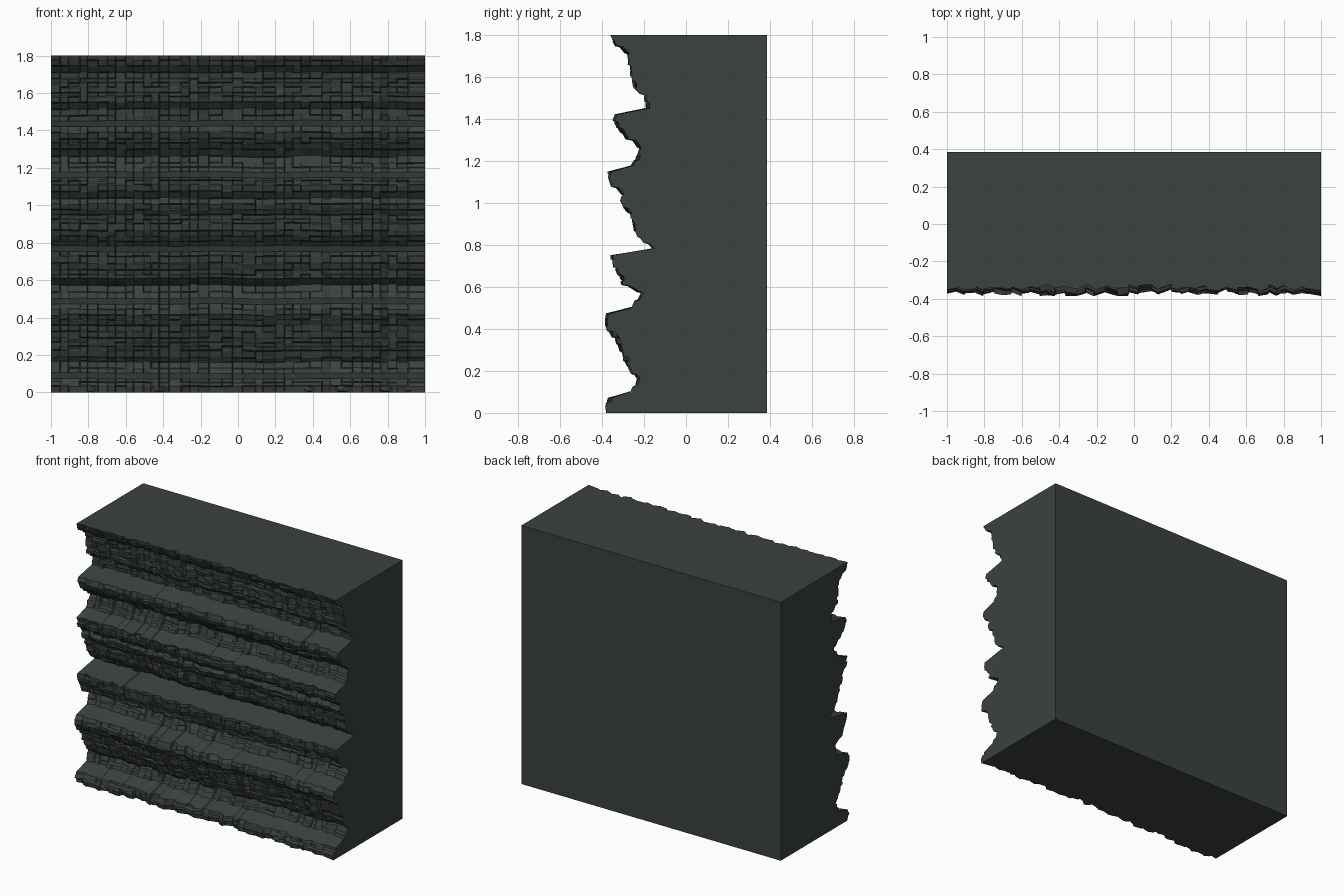
import bpy, bmesh, math, random
from mathutils import Vector, noise

if "Cube" in bpy.data.objects:
    bpy.data.objects.remove(bpy.data.objects["Cube"])

random.seed(7)
HEIGHT, BACK = 1.8, 0.385

stone = bpy.data.materials.new("dark slate")
stone.diffuse_color = (0.043, 0.054, 0.051, 1)
stone.use_nodes = True
stone.node_tree.nodes["Principled BSDF"].inputs["Base Color"].default_value = stone.diffuse_color

# Cliff strata: each run climbs from a recess to an overhanging lip as (z, y);
# the gaps between runs become the smooth sloping ledges
RUNS = [
    [(0, -.35), (.03, -.365), (.075, -.345)],
    [(.10, -.24), (.17, -.205), (.19, -.24), (.25, -.27), (.38, -.325), (.40, -.365), (.46, -.37), (.475, -.35)],
    [(.50, -.24), (.575, -.19), (.60, -.28), (.66, -.30), (.70, -.33), (.755, -.335)],
    [(.78, -.13), (.80, -.16), (.85, -.22), (.95, -.245), (1.0, -.30), (1.05, -.265), (1.08, -.34), (1.15, -.345)],
    [(1.175, -.24), (1.275, -.19), (1.30, -.25), (1.34, -.295), (1.41, -.335), (1.425, -.31)],
    [(1.45, -.17), (1.52, -.18), (1.55, -.23), (1.63, -.245), (1.72, -.26), (1.75, -.32), (1.8, -.345)],
]


def sample(run, z):
    for (z0, y0), (z1, y1) in zip(run, run[1:]):
        if z <= z1:
            return y0 + (y1 - y0) * (z - z0) / (z1 - z0)
    return run[-1][1]


# Brick columns across the face
edges = [-1.0]
while edges[-1] < 0.93:
    edges.append(edges[-1] + random.uniform(0.04, 0.07))
edges[-1] = 1.0
cols = list(zip(edges, edges[1:]))
col_shift = [random.uniform(-0.008, 0.008) for _ in cols]
col_tilt = [(1 if i % 2 else -1) * random.uniform(0.002, 0.011) for i in range(len(cols))]

bm = bmesh.new()
rows = []
for run in RUNS:
    z, top = run[0][0], run[-1][0]
    while z < top - 0.001:
        z1 = z + random.uniform(0.02, 0.04)
        if top - z1 < 0.015:
            z1 = top
        y0, y1 = sample(run, z), sample(run, z1)
        mid, lean = (y0 + y1) / 2, (y1 - y0) * 0.25
        low, high = [], []
        shift = 0
        for i, (a, b) in enumerate(cols):
            # neighbouring bricks sometimes join into one longer block
            if random.random() < 0.7:
                shift = random.uniform(-0.013, 0.013)
            for x, s in ((a, 1), (b, -1)):
                inset = 0 if abs(x) == 1 else 0.003 * s
                tilt = col_tilt[i] * s
                for line, zz, dy in ((low, z + 0.003, -lean), (high, z1 - 0.003, lean)):
                    wave = noise.noise(Vector((x * 3, 5, zz * 4))) * 0.012
                    zz += noise.noise(Vector((x * 4, 9, z * 3))) * 0.005
                    if z == 0 and line is low:
                        zz = 0
                    if z1 == HEIGHT and line is high:
                        zz = HEIGHT
                    y = mid + dy + shift + tilt + col_shift[i] + wave + random.uniform(-.003, .003)
                    line.append(bm.verts.new((x + inset, max(y, -0.385), zz)))
        rows += [low, high]
        z = z1

# Rock face
for r0, r1 in zip(rows, rows[1:]):
    for i in range(len(r0) - 1):
        bm.faces.new((r0[i], r0[i + 1], r1[i + 1], r1[i]))

# Flat top, bottom, sides and back
bl, br, tr, tl = [bm.verts.new(p) for p in
                  ((-1, BACK, 0), (1, BACK, 0), (1, BACK, HEIGHT), (-1, BACK, HEIGHT))]
bm.faces.new((br, bl, tl, tr))
bm.faces.new(rows[-1] + [tr, tl])
bm.faces.new(rows[0][::-1] + [bl, br])
bm.faces.new([r[-1] for r in rows][::-1] + [br, tr])
bm.faces.new([r[0] for r in rows] + [tl, bl])
bmesh.ops.recalc_face_normals(bm, faces=bm.faces)
bmesh.ops.triangulate(bm, faces=[f for f in bm.faces if len(f.verts) > 4], ngon_method='EAR_CLIP')


def finish(bm, name):
    mesh = bpy.data.meshes.new(name)
    bm.to_mesh(mesh)
    bm.free()
    mesh.materials.append(stone)
    ob = bpy.data.objects.new(name, mesh)
    bpy.context.collection.objects.link(ob)
    return ob


finish(bm, "cliff_block")

# Small flat stones along the foot of the cliff
for k, x in enumerate((-0.8, -0.42, 0.38, 0.56, 0.79, 0.92)):
    bm = bmesh.new()
    bmesh.ops.create_icosphere(bm, subdivisions=1, radius=1)
    for v in bm.verts:
        r = random.uniform(0.8, 1)
        v.co = (x + v.co.x * 0.055 * r, -0.35 + v.co.y * 0.03 * r, max(0, 0.018 + v.co.z * 0.025 * r))
    finish(bm, f"foot_stone_{k + 1}")
